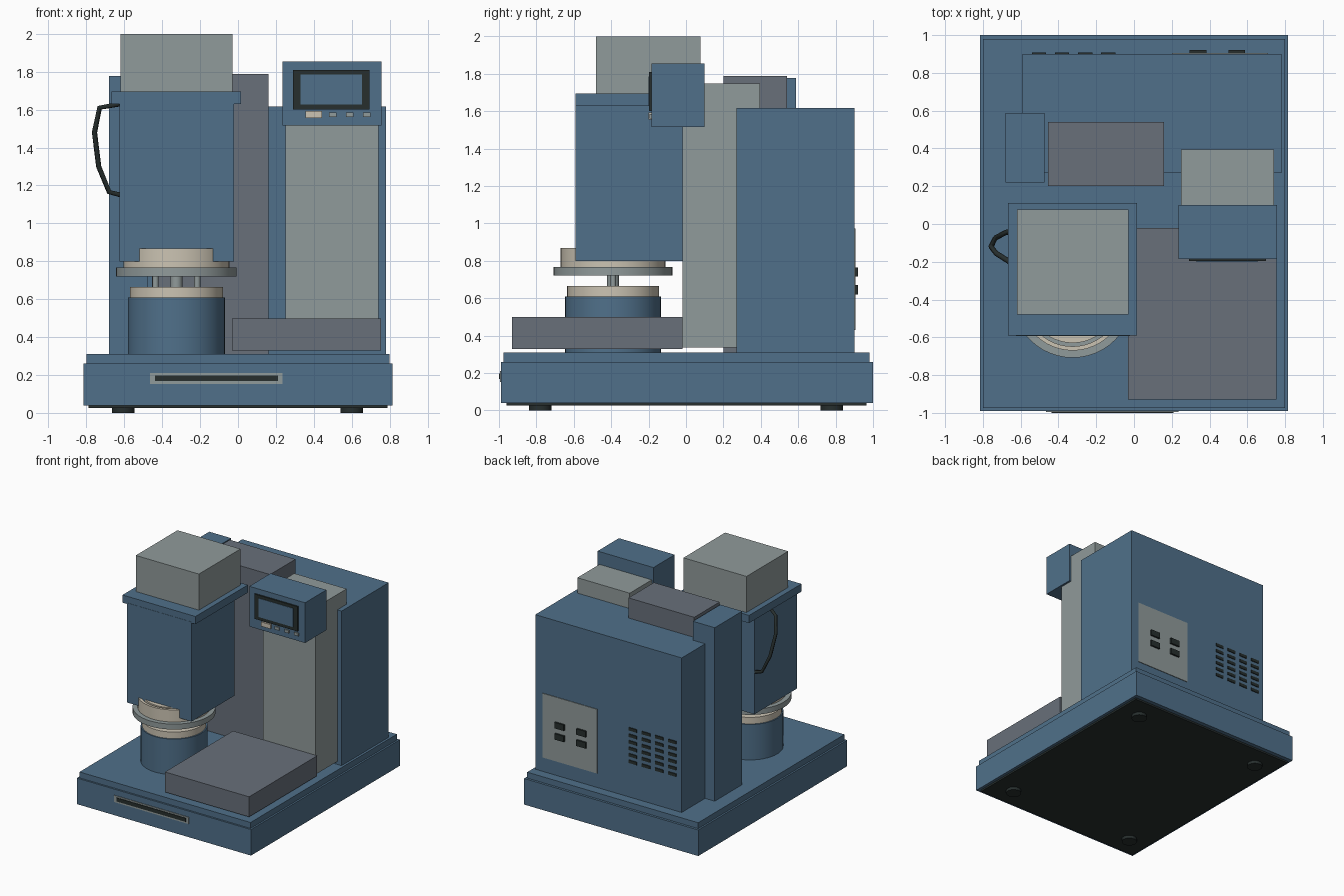
import bpy
import bmesh
import math
from mathutils import Vector

cube = bpy.data.objects.get("Cube")
if cube:
    bpy.data.objects.remove(cube, do_unlink=True)


def material(name, color):
    m = bpy.data.materials.new(name)
    m.diffuse_color = (*color, 1)
    m.use_nodes = True
    m.node_tree.nodes["Principled BSDF"].inputs["Base Color"].default_value = (*color, 1)
    return m


blue = material("steel blue", (0.08, 0.163, 0.255))
light = material("light grey", (0.28, 0.325, 0.325))
grey = material("slate grey", (0.138, 0.16, 0.195))
dark = material("near black", (0.02, 0.028, 0.027))
cream = material("cream", (0.6, 0.55, 0.45))


def finish(name, bm, mat):
    mesh = bpy.data.meshes.new(name)
    bmesh.ops.recalc_face_normals(bm, faces=bm.faces)
    bm.to_mesh(mesh)
    bm.free()
    mesh.materials.append(mat)
    obj = bpy.data.objects.new(name, mesh)
    bpy.context.collection.objects.link(obj)
    return obj


def box(name, mat, x, y, z):
    """Box from (min, max) ranges on each axis."""
    bm = bmesh.new()
    bmesh.ops.create_cube(bm, size=1)
    for v in bm.verts:
        v.co = Vector([(a + b) / 2 + c * (b - a) for c, (a, b) in zip(v.co, (x, y, z))])
    return finish(name, bm, mat)


def lathe(name, mat, centre, profile):
    """Spin a closed (radius, height) profile around a vertical axis."""
    bm = bmesh.new()
    verts = [bm.verts.new((r, 0, z)) for r, z in profile]
    edges = [bm.edges.new((a, b)) for a, b in zip(verts, verts[1:] + verts[:1])]
    bmesh.ops.spin(bm, geom=verts + edges, axis=(0, 0, 1), cent=(0, 0, 0),
                   angle=math.tau, steps=48)
    bmesh.ops.remove_doubles(bm, verts=bm.verts, dist=0.0005)
    bmesh.ops.translate(bm, verts=bm.verts, vec=(*centre, 0))
    obj = finish(name, bm, mat)
    bpy.ops.object.select_all(action="DESELECT")
    obj.select_set(True)
    bpy.context.view_layer.objects.active = obj
    bpy.ops.object.shade_smooth_by_angle(angle=math.radians(30))
    return obj


def disc(name, mat, centre, r, z0, z1):
    return lathe(name, mat, centre, [(0, z0), (r, z0), (r, z1), (0, z1)])


# Base and feet
box("base", blue, (-0.815, 0.815), (-0.99, 1), (0.04, 0.26))
box("base_top", blue, (-0.8, 0.8), (-0.975, 0.98), (0.26, 0.31))
box("underside_plate", dark, (-0.79, 0.79), (-0.96, 0.965), (0.025, 0.04))
for x in (-0.605, 0.6):
    for y in (-0.78, 0.78):
        disc("foot", dark, (x, y), 0.06, 0, 0.03)
box("slot_frame", light, (-0.465, 0.235), (-0.995, -0.988), (0.153, 0.21))
box("slot", dark, (-0.437, 0.21), (-1, -0.992), (0.167, 0.198))

# Rear housing and columns
box("rear_housing", blue, (-0.59, 0.78), (0.27, 0.9), (0.31, 1.617))
box("side_column", blue, (-0.68, -0.475), (0.22, 0.587), (0.31, 1.777))
box("centre_column", grey, (-0.455, 0.16), (0.2, 0.54), (0.31, 1.787))
box("front_column", light, (0.25, 0.74), (-0.02, 0.395), (0.335, 1.747))
box("tray", grey, (-0.032, 0.755), (-0.93, -0.02), (0.328, 0.498))

# Control head
box("control_head", blue, (0.235, 0.757), (-0.185, 0.1), (1.515, 1.855))
box("screen_bezel", dark, (0.29, 0.695), (-0.197, -0.183), (1.6, 1.81))
box("screen", blue, (0.33, 0.655), (-0.2, -0.193), (1.627, 1.785))
box("main_button", cream, (0.357, 0.443), (-0.2, -0.183), (1.555, 1.592))
for i in range(3):
    x = 0.48 + i * 0.09
    box("small_button", light, (x, x + 0.04), (-0.195, -0.183), (1.56, 1.584))

# Brewing body and hopper
box("brew_body", blue, (-0.625, -0.02), (-0.592, -0.02), (0.798, 1.64))
box("collar", blue, (-0.667, 0.015), (-0.59, 0.11), (1.63, 1.695))
box("hopper", light, (-0.62, -0.03), (-0.48, 0.077), (1.695, 2))

# Bent side handle
curve = bpy.data.curves.new("side_handle", "CURVE")
curve.dimensions = "3D"
curve.bevel_depth = 0.014
curve.bevel_resolution = 1
curve.use_fill_caps = True
path = [(-0.62, -0.225, 1.63), (-0.73, -0.155, 1.61), (-0.757, -0.12, 1.48),
        (-0.735, -0.075, 1.3), (-0.68, -0.045, 1.165), (-0.62, -0.033, 1.15)]
spline = curve.splines.new("POLY")
spline.points.add(len(path) - 1)
for point, co in zip(spline.points, path):
    point.co = (*co, 1)
curve.materials.append(dark)
bpy.context.collection.objects.link(bpy.data.objects.new("side_handle", curve))

# Brew head rings, posts and cup
hub = (-0.325, -0.39)
lathe("head_ring", cream, hub, [(0.258, 0.765), (0.28, 0.765), (0.28, 0.868), (0.258, 0.868)])
disc("head_core", cream, hub, 0.24, 0.765, 0.868)
disc("head_flange", light, hub, 0.318, 0.72, 0.766)
disc("centre_post", light, hub, 0.032, 0.65, 0.73)
for dx in (-0.11, 0.11):
    disc("side_post", light, (hub[0] + dx, hub[1]), 0.016, 0.65, 0.73)
disc("cup", blue, hub, 0.256, 0.31, 0.61)
disc("cup_rim", cream, hub, 0.246, 0.61, 0.665)

# Rear socket panel and vents
box("socket_panel", light, (0.2, 0.71), (0.897, 0.905), (0.43, 0.973))
for x in (0.295, 0.5):
    for z in (0.62, 0.715):
        box("socket", dark, (x, x + 0.088), (0.9, 0.92), (z, z + 0.05))
for col in range(4):
    for row in range(6):
        x, z = -0.54 + col * 0.122, 0.6 + row * 0.055
        box("vent", dark, (x, x + 0.075), (0.898, 0.907), (z, z + 0.025))
